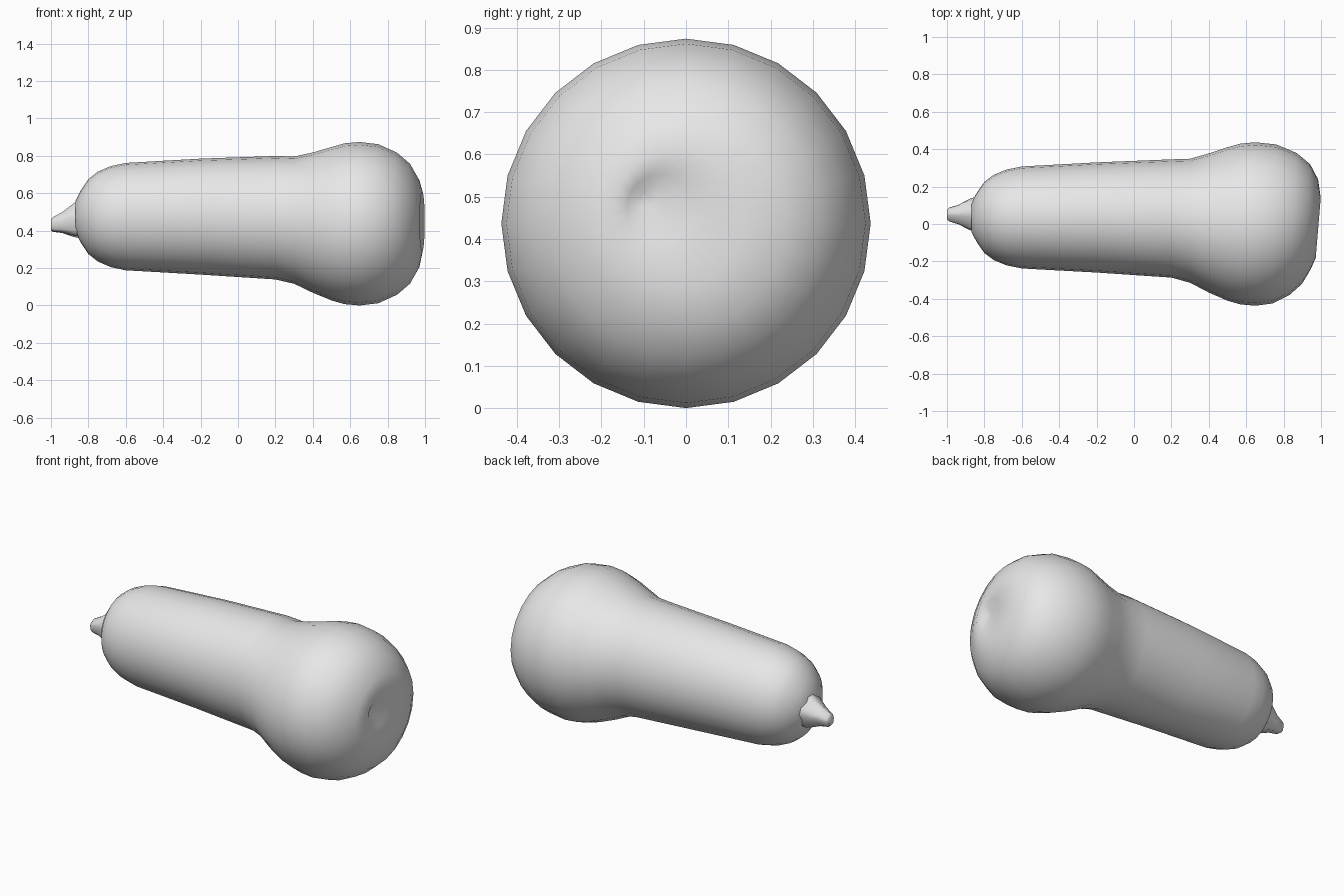
import bpy
import bmesh
import math

cube = bpy.data.objects.get("Cube")
if cube:
    bpy.data.objects.remove(cube, do_unlink=True)

grey = bpy.data.materials.new("plain grey")
grey.use_nodes = True
grey.diffuse_color = (0.8, 0.8, 0.8, 1)
shader = grey.node_tree.nodes["Principled BSDF"]
shader.inputs["Base Color"].default_value = grey.diffuse_color


def smooth_step(low, high, value):
    t = min(max((value - low) / (high - low), 0), 1)
    return t * t * (3 - 2 * t)


def body_point(x, radius, angle):
    """Place a body point: the neck sits higher and further back than the bulb."""
    neck = 1 - smooth_step(0.1, 0.5, x)
    dimple = max(0, 1 - radius / 0.2) if x > 0.9 else 0
    lean = max(0, x - 0.65) / 4
    across = radius * (1 - 0.05 * neck) * math.cos(angle)
    centre_y = 0.035 * neck - 0.1 * dimple
    centre_z = 0.437 + 0.038 * neck + 0.06 * dimple
    return (x + lean * across, centre_y + across, centre_z + radius * math.sin(angle))


def stem_point(x, radius, angle):
    """Place a stem point: five soft ridges on a slightly drooping axis."""
    ridged = radius * (1 + 0.09 * math.cos(5 * angle - 1))
    centre_z = 0.43 + 0.2 * (x + 1)
    return (x, 0.05 + ridged * math.cos(angle), centre_z + 1.1 * ridged * math.sin(angle))


def loft(name, profile, sides, place, smooth_angle):
    """Skin rings along x, one for each (x, radius) of the profile."""
    bm = bmesh.new()
    rings = []
    for x, radius in profile:
        angles = [math.tau * i / sides for i in range(sides)]
        rings.append([bm.verts.new(place(x, radius, angle)) for angle in angles])
    for near, far in zip(rings, rings[1:]):
        for i in range(sides):
            bm.faces.new((near[i - 1], near[i], far[i], far[i - 1]))
    bm.faces.new(rings[0])
    bm.faces.new(rings[-1])
    bmesh.ops.recalc_face_normals(bm, faces=bm.faces)
    mesh = bpy.data.meshes.new(name)
    bm.to_mesh(mesh)
    bm.free()
    mesh.materials.append(grey)
    part = bpy.data.objects.new(name, mesh)
    bpy.context.collection.objects.link(part)
    bpy.ops.object.select_all(action="DESELECT")
    part.select_set(True)
    bpy.context.view_layer.objects.active = part
    bpy.ops.object.shade_smooth_by_angle(angle=math.radians(smooth_angle))


# Squash body: rounded neck, swollen bulb and dimpled end
neck_profile = [(-0.87, 0.08), (-0.84, 0.14), (-0.8, 0.2), (-0.75, 0.24), (-0.68, 0.27),
                (-0.6, 0.287), (-0.2, 0.31), (0.2, 0.33)]
bulb_profile = [(0.3, 0.34), (0.4, 0.375), (0.5, 0.41), (0.57, 0.43), (0.65, 0.437),
                (0.75, 0.425), (0.85, 0.38), (0.92, 0.32), (0.965, 0.24)]
dimple_profile = [(0.985, 0.16), (0.97, 0.08), (0.95, 0.02)]
loft("squash_body", neck_profile + bulb_profile + dimple_profile, 24, body_point, 60)

# Stubby ridged stem
stem_profile = [(-0.82, 0.1), (-0.88, 0.08), (-0.94, 0.05), (-0.99, 0.035), (-1, 0.025)]
loft("stem", stem_profile, 15, stem_point, 45)
